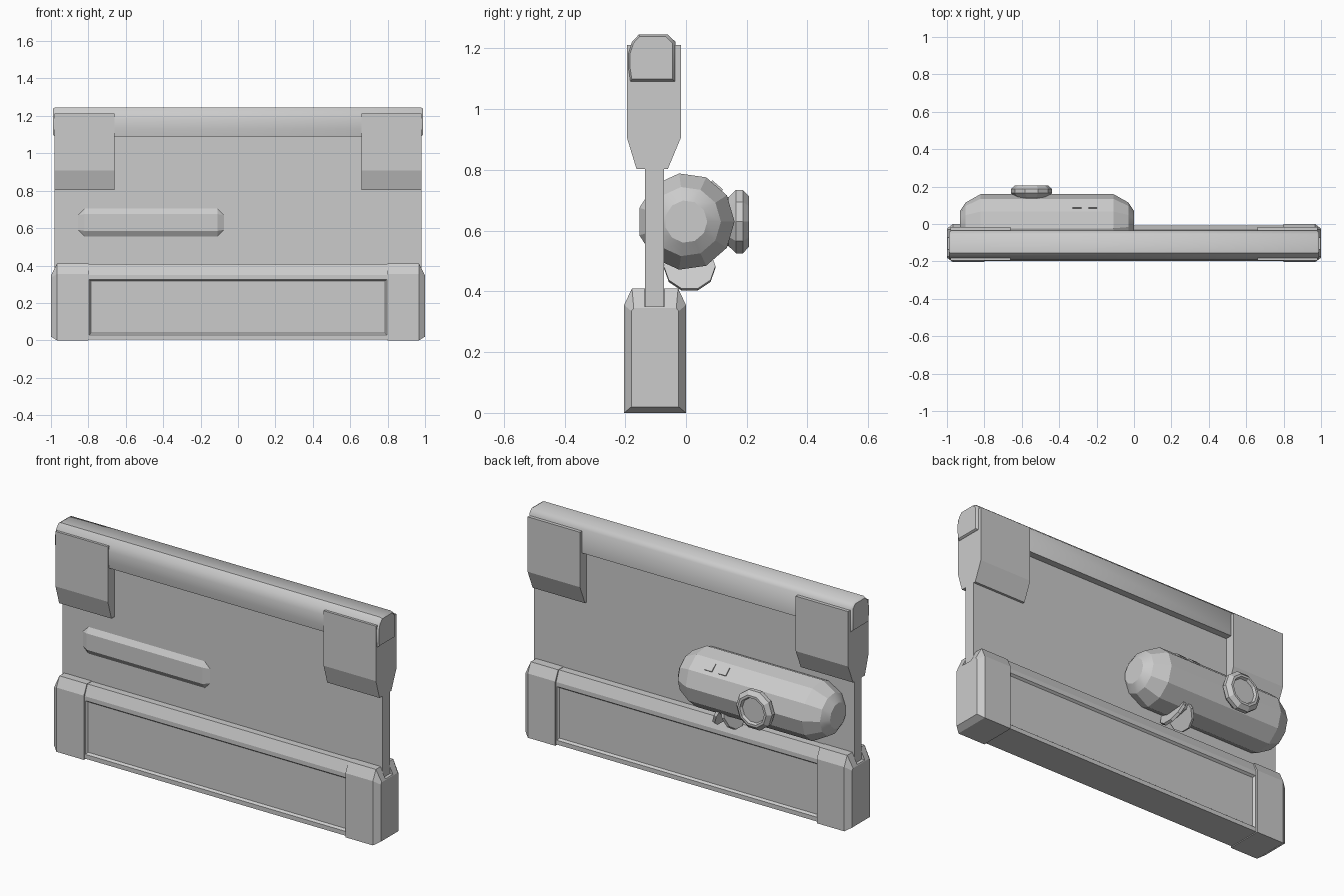
import bpy, bmesh, math
from mathutils import Matrix, Vector

if "Cube" in bpy.data.objects:
    bpy.data.objects.remove(bpy.data.objects["Cube"])

grey = bpy.data.materials.new("plain grey")
grey.use_nodes = True
grey.diffuse_color = (0.6, 0.6, 0.6, 1)
grey.node_tree.nodes["Principled BSDF"].inputs["Base Color"].default_value = (0.6, 0.6, 0.6, 1)


def finish(name, bm, smooth=None):
    bmesh.ops.recalc_face_normals(bm, faces=bm.faces)
    mesh = bpy.data.meshes.new(name)
    bm.to_mesh(mesh)
    bm.free()
    mesh.materials.append(grey)
    obj = bpy.data.objects.new(name, mesh)
    bpy.context.collection.objects.link(obj)
    if smooth:
        bpy.ops.object.select_all(action="DESELECT")
        obj.select_set(True)
        bpy.context.view_layer.objects.active = obj
        bpy.ops.object.shade_smooth_by_angle(angle=math.radians(smooth))
    return obj


def loft(sections):
    """Skin equal-length (y, z) outlines placed at successive x positions."""
    bm = bmesh.new()
    rings = [[bm.verts.new((x, y, z)) for y, z in pts] for x, pts in sections]
    n = len(rings[0])
    for a, b in zip(rings, rings[1:]):
        for i in range(n):
            j = (i + 1) % n
            bm.faces.new((a[i], a[j], b[j], b[i]))
    bm.faces.new(rings[0])
    bm.faces.new(rings[-1])
    return bm


def box(x0, x1, y0, y1, z0, z1):
    outline = [(y0, z0), (y1, z0), (y1, z1), (y0, z1)]
    return loft([(x0, outline), (x1, outline)])


def housing(y0, y1, z0, z1, shoulder, slope):
    return [(y0, z0), (y1, z0), (y1, shoulder), (y1 - slope, z1), (y0 + slope, z1), (y0, shoulder)]


def shrink(pts, amount):
    cy = sum(p[0] for p in pts) / len(pts)
    cz = sum(p[1] for p in pts) / len(pts)
    return [(cy + (y - cy) * amount, cz + (z - cz) * amount) for y, z in pts]


# Pane
finish("pane", box(-0.98, 0.98, -0.135, -0.073, 0.3, 1.2))

# Base centre with a sunken framed panel on both faces
core = housing(-0.197, -0.008, 0.005, 0.408, 0.35, 0.024)
bm = loft([(-0.82, core), (0.82, core)])
bmesh.ops.recalc_face_normals(bm, faces=bm.faces)
for side in (-1, 1):
    face = [f for f in bm.faces if f.normal.y * side > 0.99]
    bmesh.ops.inset_region(bm, faces=face, thickness=0.034)
    bmesh.ops.inset_region(bm, faces=face, thickness=0.013, depth=-0.012)
finish("base_centre", bm)

# Ridge carrying the pane past the end blocks
full = housing(-0.204, 0, 0, 0.41, 0.355, 0.026)
tip = housing(-0.18, -0.024, 0.02, 0.345, 0.335, 0.008)
for side, label in ((1, "left"), (-1, "right")):
    block = finish(label + "_base_end", loft([(side * 0.8, full), (side * 0.968, full), (side, tip)]))
    cutter = finish(label + "_slot_cutter", box(*sorted((side * 0.955, side * 1.1)), -0.137, -0.071, 0.35, 0.5))
    cutter.hide_render = True
    cutter.hide_set(True)
    cut = block.modifiers.new("pane slot", "BOOLEAN")
    cut.operation = "DIFFERENCE"
    cut.object = cutter

    # Upper bracket gripping the pane
    outline = [(-0.163, 0.803), (-0.06, 0.803), (-0.016, 0.908), (-0.016, 1.212),
               (-0.195, 1.212), (-0.195, 0.908)]
    finish(label + "_bracket", loft([(side * 0.66, outline), (side * 0.98, outline)]))

# Top rail with a rounded front
rail = [(-0.035, 1.09), (-0.035, 1.222), (-0.06, 1.246), (-0.155, 1.246), (-0.178, 1.222),
        (-0.19, 1.185), (-0.19, 1.13), (-0.184, 1.09)]
finish("top_rail", loft([(-0.99, shrink(rail, 0.9)), (-0.978, rail), (0.978, rail),
                         (0.99, shrink(rail, 0.9))]), 40)

# Capsule through the pane
SIDES = 11


def ring(r):
    return [(r * math.cos(math.tau * i / SIDES), 0.63 + r * math.sin(math.tau * i / SIDES))
            for i in range(SIDES)]


stations = [(-0.93, 0.07), (-0.9, 0.115), (-0.82, 0.16), (-0.11, 0.16), (-0.03, 0.115), (0, 0.07)]
finish("capsule", loft([(x, ring(r)) for x, r in stations]), 25)

# Lens collar on the back of the capsule
bm = bmesh.new()
prof = [(0.08, 0.085), (0.14, 0.085), (0.165, 0.11), (0.187, 0.11), (0.207, 0.088),
        (0.207, 0.075), (0.193, 0.068)]
rings = []
for y, r in prof:
    rings.append([bm.verts.new((-0.548 + r * math.cos(math.tau * i / 10), y,
                                0.63 + r * math.sin(math.tau * i / 10))) for i in range(10)])
for a, b in zip(rings, rings[1:]):
    for i in range(10):
        j = (i + 1) % 10
        bm.faces.new((a[i], a[j], b[j], b[i]))
bm.faces.new(rings[0])
bm.faces.new(rings[-1])
finish("lens_collar", bm)

# Two small square buttons on the upper back facet
tilt = math.tau * 1.5 / SIDES
apothem = 0.16 * math.cos(math.pi / SIDES)
for x, label in ((-0.22, "left"), (-0.305, "right")):
    bm = bmesh.new()
    bmesh.ops.create_cube(bm, size=1)
    bmesh.ops.scale(bm, vec=(0.046, 0.012, 0.046), verts=bm.verts)
    bmesh.ops.rotate(bm, matrix=Matrix.Rotation(tilt, 3, "X"), verts=bm.verts)
    centre = Vector((x, apothem * math.cos(tilt), 0.63 + apothem * math.sin(tilt)))
    bmesh.ops.translate(bm, vec=centre, verts=bm.verts)
    finish(label + "_button", bm)

# Two splayed round blades below the capsule
for side, label in ((1, "left"), (-1, "right")):
    bm = bmesh.new()
    bmesh.ops.create_cone(bm, cap_ends=True, segments=10, radius1=0.085, radius2=0.085, depth=0.016)
    bmesh.ops.rotate(bm, matrix=Matrix.Rotation(math.radians(90), 3, "Y"), verts=bm.verts)
    bmesh.ops.rotate(bm, matrix=Matrix.Rotation(math.radians(-24 * side), 3, "Y"), verts=bm.verts)
    bmesh.ops.translate(bm, vec=(-0.27 + side * 0.025, 0.012, 0.48), verts=bm.verts)
    finish(label + "_blade", bm)
